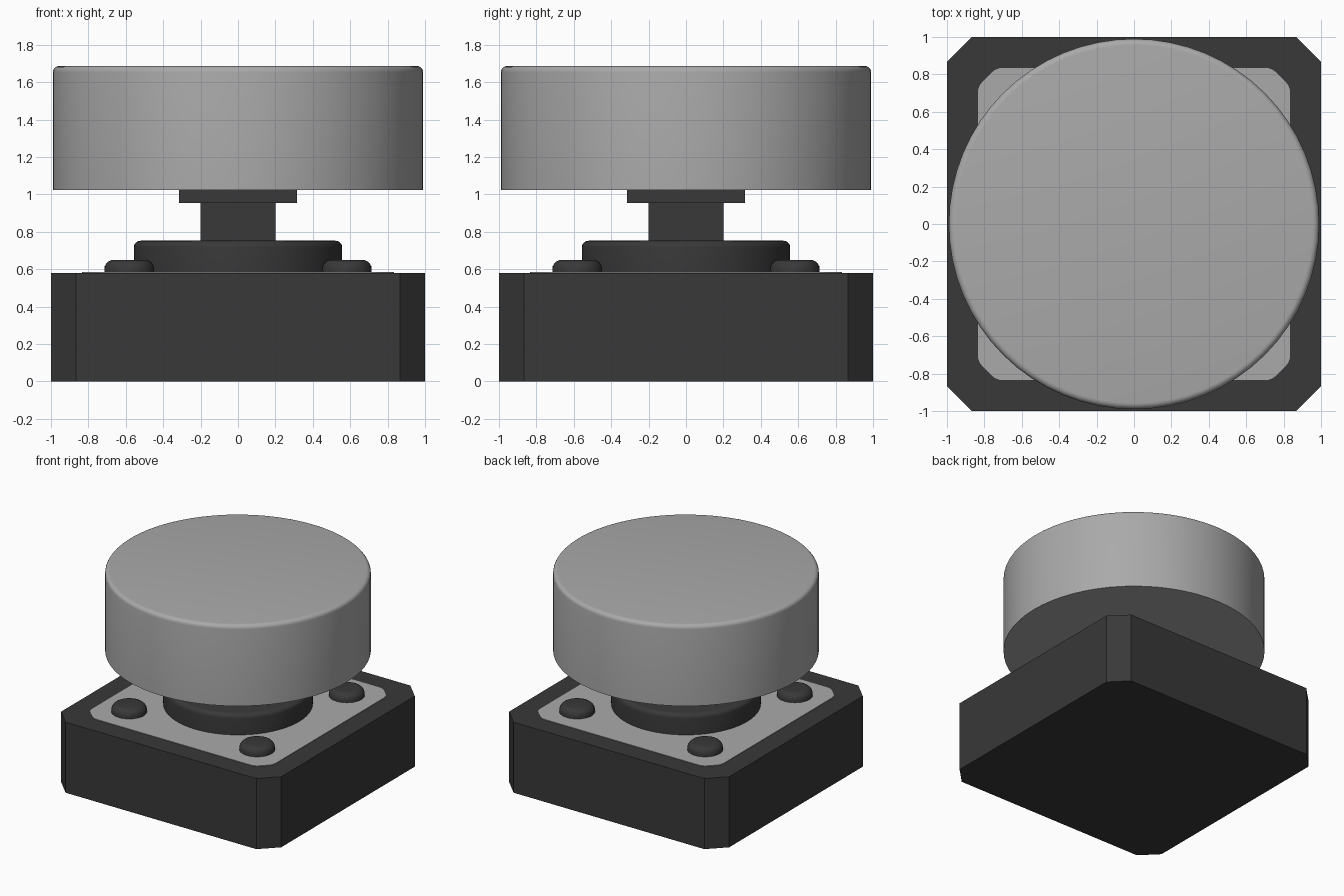
import bpy, bmesh
from math import sin, cos, pi, radians

cube = bpy.data.objects.get("Cube")
if cube:
    bpy.data.objects.remove(cube, do_unlink=True)


def material(name, value):
    mat = bpy.data.materials.new(name)
    mat.use_nodes = True
    color = (value, value, value, 1)
    mat.diffuse_color = color
    mat.node_tree.nodes["Principled BSDF"].inputs["Base Color"].default_value = color
    return mat


BLACK = material("black plastic", 0.04)
GREY = material("light grey", 0.4)


def finish(name, bm, mat, smooth=False):
    bmesh.ops.recalc_face_normals(bm, faces=bm.faces)
    mesh = bpy.data.meshes.new(name)
    bm.to_mesh(mesh)
    bm.free()
    mesh.materials.append(mat)
    obj = bpy.data.objects.new(name, mesh)
    bpy.context.collection.objects.link(obj)
    if smooth:
        bpy.ops.object.select_all(action="DESELECT")
        obj.select_set(True)
        bpy.context.view_layer.objects.active = obj
        bpy.ops.object.shade_smooth_by_angle(angle=radians(35))
    return obj


def prism(name, outline, bottom, top, mat):
    bm = bmesh.new()
    face = bm.faces.new([bm.verts.new((x, y, bottom)) for x, y in outline])
    new = bmesh.ops.extrude_face_region(bm, geom=[face])["geom"]
    verts = [v for v in new if isinstance(v, bmesh.types.BMVert)]
    bmesh.ops.translate(bm, verts=verts, vec=(0, 0, top - bottom))
    return finish(name, bm, mat)


def square(half, cut=0):
    if not cut:
        return [(half, half), (-half, half), (-half, -half), (half, -half)]
    a = half - cut
    return [(half, -a), (half, a), (a, half), (-a, half),
            (-half, a), (-half, -a), (-a, -half), (a, -half)]


def rounded_disc(name, radius, bottom, top, fillet, mat, x=0, y=0, segments=64, steps=5):
    # Rings from the base up around the filleted top edge
    rings = [(radius, bottom)]
    for i in range(steps + 1):
        a = pi / 2 * i / steps
        rings.append((radius - fillet + fillet * cos(a), top - fillet + fillet * sin(a)))
    bm = bmesh.new()
    loops = [[bm.verts.new((x + r * cos(2 * pi * k / segments),
                            y + r * sin(2 * pi * k / segments), z))
              for k in range(segments)] for r, z in rings]
    for low, high in zip(loops, loops[1:]):
        for k in range(segments):
            n = (k + 1) % segments
            bm.faces.new((low[k], low[n], high[n], high[k]))
    bm.faces.new(loops[0])
    bm.faces.new(loops[-1])
    return finish(name, bm, mat, True)


# Switch body and its metal cover plate
prism("base", square(1.0, 0.133), 0, 0.58, BLACK)
plate = prism("cover_plate", square(0.835, 0.1), 0.575, 0.584, GREY)
bevel = plate.modifiers.new("soft corners", "BEVEL")
bevel.width = 0.03
bevel.segments = 3
bevel.limit_method = "ANGLE"
bevel.angle_limit = radians(30)
bevel.affect = "EDGES"
# Only the upright corner edges are rounded
bevel.limit_method = "WEIGHT"
weights = plate.data.attributes.new("bevel_weight_edge", "FLOAT", "EDGE")
for edge in plate.data.edges:
    a, b = (plate.data.vertices[i].co for i in edge.vertices)
    weights.data[edge.index].value = 1.0 if abs(a.z - b.z) > 0.001 else 0.0

# Four rivets
for side, x in (("right", -0.582), ("left", 0.582)):
    for end, y in (("front", -0.582), ("back", 0.582)):
        rounded_disc(f"rivet_{end}_{side}", 0.133, 0.57, 0.65, 0.05, BLACK, x, y, 32)

# Plunger: round boss, square stem and square collar
rounded_disc("boss", 0.557, 0.57, 0.752, 0.035, BLACK)
prism("stem", square(0.2), 0.74, 0.97, BLACK)
prism("collar", square(0.315), 0.955, 1.03, BLACK)

# Button cap
rounded_disc("button_cap", 0.99, 1.023, 1.686, 0.033, GREY)
